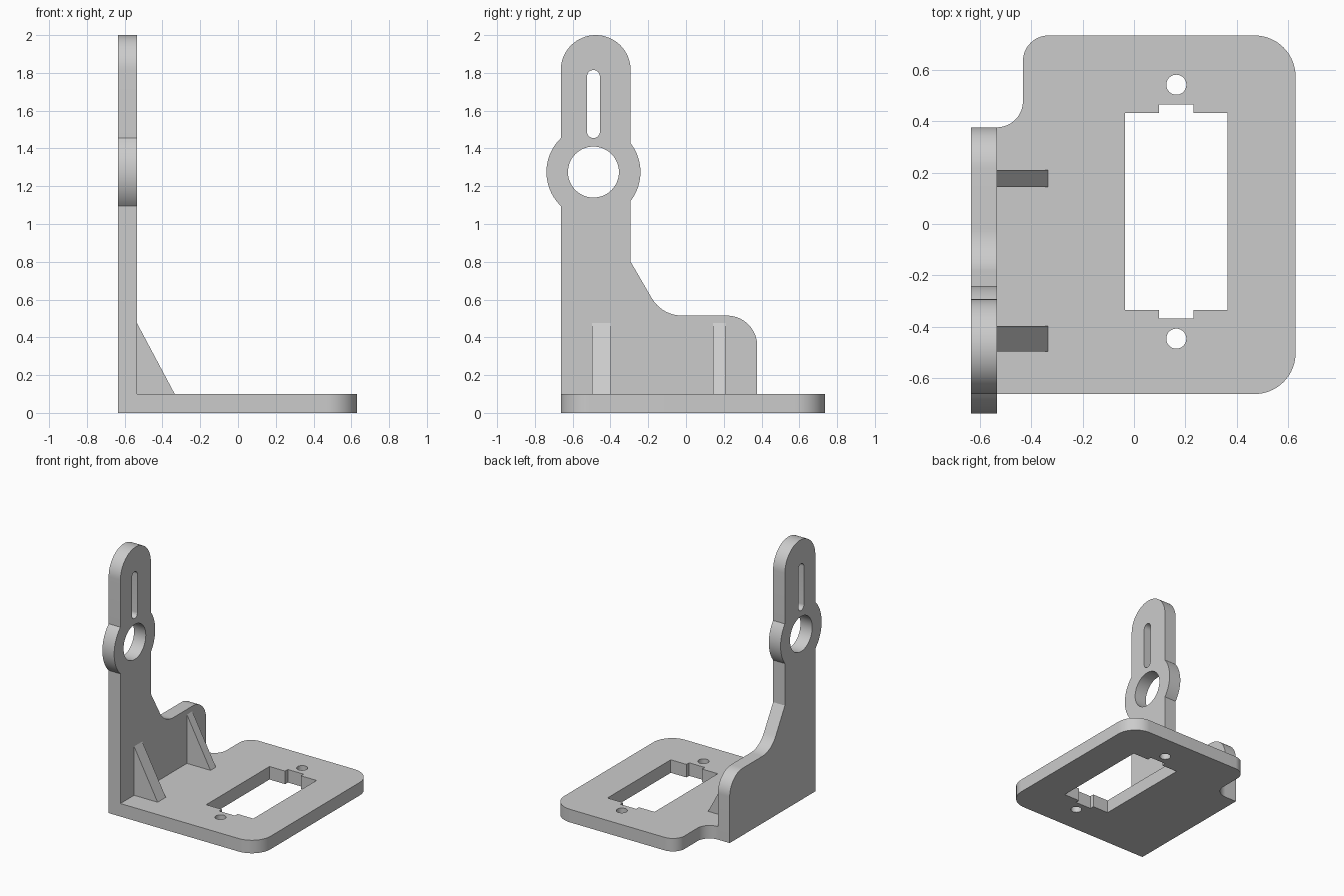
import bpy
import bmesh
from math import radians, cos, sin, acos, pi
from mathutils import Matrix

if "Cube" in bpy.data.objects:
    bpy.data.objects.remove(bpy.data.objects["Cube"], do_unlink=True)

THICK = 0.1
WALL_X = -0.635           # outer face of the wall
INNER_X = WALL_X + THICK  # inner face of the wall
FRONT_Y, WALL_BACK_Y = -0.663, 0.377

grey = bpy.data.materials.new("light grey plastic")
grey.use_nodes = True
colour = (0.6, 0.6, 0.6, 1)
grey.diffuse_color = colour
grey.node_tree.nodes["Principled BSDF"].inputs["Base Color"].default_value = colour


def arc(cx, cy, r, start, end, steps=20):
    """Points on an arc, angles in degrees."""
    angles = [radians(start + (end - start) * i / steps) for i in range(steps + 1)]
    return [(cx + r * cos(a), cy + r * sin(a)) for a in angles]


def circle(cx, cy, r):
    return arc(cx, cy, r, 0, 360, 48)[:-1]


def slab(name, loops, depth, matrix):
    """Extrude an outline with holes from local z = 0 to depth."""
    curve = bpy.data.curves.new(name, "CURVE")
    curve.dimensions = "2D"
    curve.fill_mode = "BOTH"
    curve.extrude = depth / 2
    for loop in loops:
        spline = curve.splines.new("POLY")
        spline.points.add(len(loop) - 1)
        for point, (u, v) in zip(spline.points, loop):
            point.co = (u, v, 0, 1)
        spline.use_cyclic_u = True
    obj = bpy.data.objects.new(name, curve)
    bpy.context.collection.objects.link(obj)
    bpy.ops.object.select_all(action="DESELECT")
    obj.select_set(True)
    bpy.context.view_layer.objects.active = obj
    bpy.ops.object.convert(target="MESH")
    obj = bpy.context.view_layer.objects.active
    mesh = obj.data
    mesh.transform(matrix @ Matrix.Translation((0, 0, depth / 2)))
    bm = bmesh.new()
    bm.from_mesh(mesh)
    bmesh.ops.remove_doubles(bm, verts=bm.verts, dist=0.0001)
    bmesh.ops.recalc_face_normals(bm, faces=bm.faces)
    bm.to_mesh(mesh)
    bm.free()
    mesh.materials.clear()
    mesh.materials.append(grey)
    bpy.ops.object.shade_smooth_by_angle(angle=radians(30))
    return obj


# Base plate with rounded corners and a relief curve beside the wall
right, back, corner = 0.63, 0.735, 0.16
base_outline = (
    [(INNER_X, FRONT_Y)]
    + arc(right - corner, FRONT_Y + corner, corner, -90, 0)
    + arc(right - corner, back - corner, corner, 0, 90)
    + arc(-0.333, back - 0.1, 0.1, 90, 180)
    + arc(INNER_X, WALL_BACK_Y + 0.102, 0.102, 0, -90)
)

# Notched window and its two screw holes, mirrored about the window centre
cx, cy = 0.165, 0.048
quarter = [(0.2, 0.384), (0.067, 0.384), (0.067, 0.417)]
half = quarter + [(-u, v) for u, v in reversed(quarter)]
window = [(cx + u, cy + v) for u, v in half] + [(cx + u, cy - v) for u, v in reversed(half)]
screws = [circle(cx, cy + side * 0.495, 0.039) for side in (1, -1)]
slab("base_plate", [base_outline, window] + screws, THICK, Matrix())

# Upright wall: foot, sloped shoulder, ring boss and rounded tip
to_side = Matrix(((0, 0, 1, 0), (1, 0, 0, 0), (0, 1, 0, 0), (0, 0, 0, 1)))
ring_y, ring_z, ring_r = -0.49, 1.275, 0.249
bar_y, bar_half = -0.478, 0.185
back_angle = acos((bar_y + bar_half - ring_y) / ring_r) * 180 / pi
front_angle = acos((FRONT_Y - ring_y) / ring_r) * 180 / pi
wall_outline = (
    [(FRONT_Y, 0), (WALL_BACK_Y, 0)]
    + arc(WALL_BACK_Y - 0.16, 0.355, 0.16, 0, 90)
    + arc(-0.02, 0.702, 0.187, -90, -150)
    + [(bar_y + bar_half, 0.8)]
    + arc(ring_y, ring_z, ring_r, -back_angle, back_angle)
    + arc(bar_y, 2 - bar_half, bar_half, 0, 180, 32)
    + arc(ring_y, ring_z, ring_r, front_angle, 360 - front_angle)
)
slot = arc(ring_y, 1.781, 0.034, 0, 180) + arc(ring_y, 1.489, 0.034, 180, 360)
slab("upright_wall", [wall_outline, circle(ring_y, ring_z, 0.135), slot], THICK,
     Matrix.Translation((WALL_X, 0, 0)) @ to_side)

# Triangular ribs bracing the wall
triangle = [(INNER_X, THICK), (INNER_X + 0.2, THICK), (INNER_X, 0.475)]
stand_up = Matrix.Rotation(radians(90), 4, "X")
for name, y0, y1 in (("front_rib", -0.497, -0.398), ("back_rib", 0.144, 0.21)):
    slab(name, [triangle], y1 - y0, Matrix.Translation((0, y1, 0)) @ stand_up)
